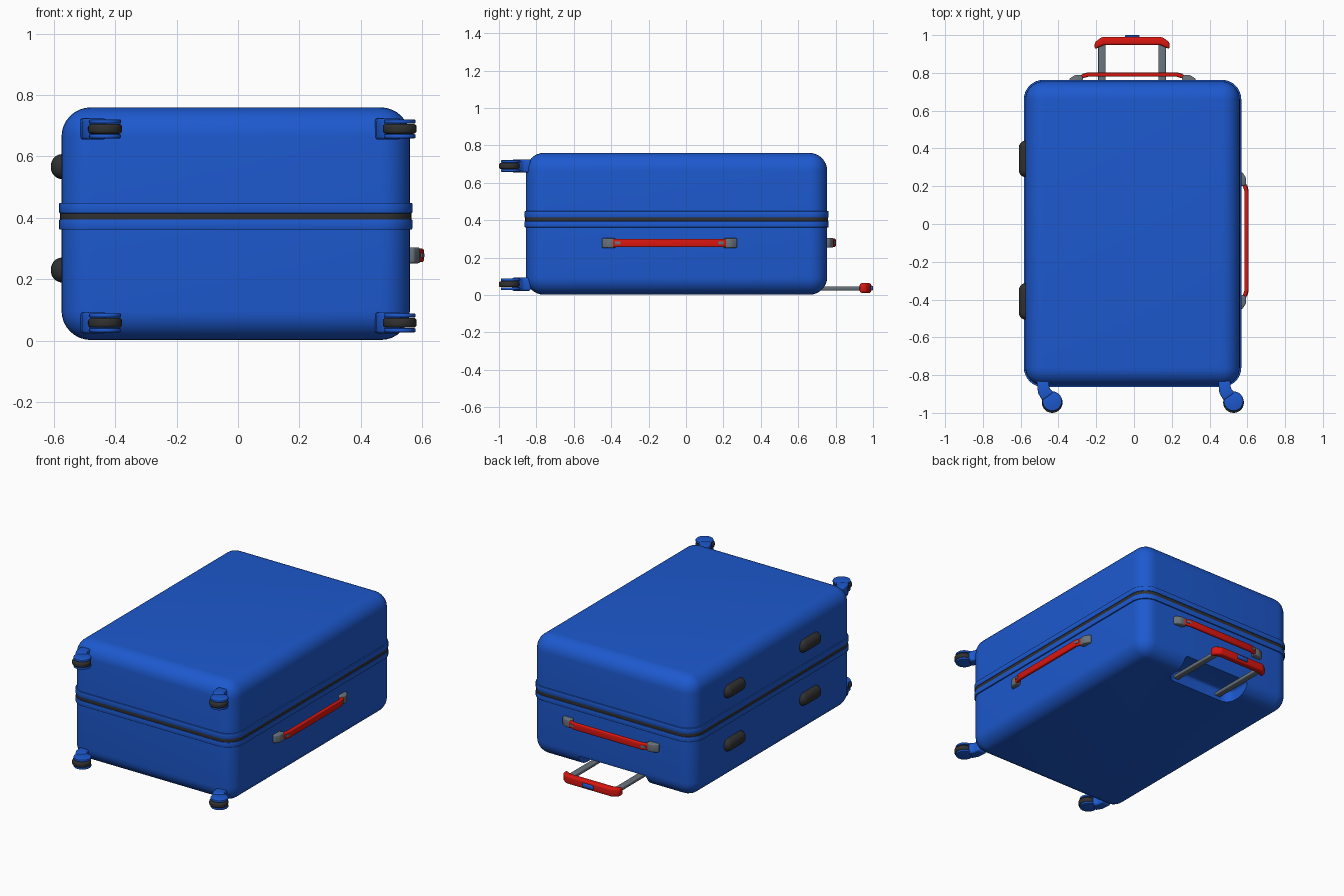
import bpy, bmesh, math
from mathutils import Vector

if "Cube" in bpy.data.objects:
    bpy.data.objects.remove(bpy.data.objects["Cube"])


def material(name, rgb):
    m = bpy.data.materials.new(name)
    m.diffuse_color = (*rgb, 1)
    m.use_nodes = True
    m.node_tree.nodes["Principled BSDF"].inputs["Base Color"].default_value = m.diffuse_color
    return m


BLUE = material("blue_shell", (0.012, 0.1, 0.62))
RED = material("red_grip", (0.7, 0.008, 0.005))
DARK = material("dark_rubber", (0.03, 0.03, 0.03))
GREY = material("grey_metal", (0.14, 0.17, 0.2))


def prism(name, pts, lo, hi, mat, bevel=0.0, segs=3, place=None, angle=25):
    """Extrude a 2D outline from lo to hi, round its sharp edges, place in the world."""
    bm = bmesh.new()
    place = place or (lambda a, b, c: (a, b, c))
    bottom = bm.faces.new([bm.verts.new(place(a, b, lo)) for a, b in pts])
    ext = bmesh.ops.extrude_face_region(bm, geom=[bottom])
    step = Vector(place(0, 0, hi)) - Vector(place(0, 0, lo))
    for v in ext["geom"]:
        if isinstance(v, bmesh.types.BMVert):
            v.co += step
    if not any(f.is_valid and set(f.verts) == set(bottom.verts) for f in bm.faces):
        bm.faces.new(bottom.verts)
    bmesh.ops.recalc_face_normals(bm, faces=bm.faces)
    if bevel:
        edges = [e for e in bm.edges if e.calc_face_angle(0) > math.radians(angle)]
        bmesh.ops.bevel(bm, geom=edges, offset=bevel, segments=segs, profile=0.5,
                        affect='EDGES', clamp_overlap=True)
    me = bpy.data.meshes.new(name)
    bm.to_mesh(me)
    bm.free()
    ob = bpy.data.objects.new(name, me)
    bpy.context.collection.objects.link(ob)
    me.materials.append(mat)
    smooth(ob)
    return ob


def smooth(ob):
    bpy.ops.object.select_all(action='DESELECT')
    ob.select_set(True)
    bpy.context.view_layer.objects.active = ob
    bpy.ops.object.shade_smooth_by_angle(angle=math.radians(35))


def rect(x0, x1, y0, y1, r=0.0, n=8):
    """Rectangle outline, optionally with round corners."""
    if not r:
        return [(x0, y0), (x1, y0), (x1, y1), (x0, y1)]
    out = []
    for i, (cx, cy) in enumerate([(x1 - r, y1 - r), (x0 + r, y1 - r),
                                  (x0 + r, y0 + r), (x1 - r, y0 + r)]):
        for k in range(n + 1):
            a = math.pi / 2 * (i + k / n)
            out.append((cx + r * math.cos(a), cy + r * math.sin(a)))
    return out


def circle(cx, cy, r, n=28):
    return [(cx + r * math.cos(2 * math.pi * k / n), cy + r * math.sin(2 * math.pi * k / n))
            for k in range(n)]


# Body with a pocket for the pull handle
X0, X1, Y0, Y1 = -0.575, 0.56, -0.855, 0.755
body = prism("case_body", rect(X0, X1, Y0, Y1), 0.002, 0.76, BLUE, 0.095, 8)
cutter = prism("pocket_cutter", rect(-0.25, 0.23, 0.57, 0.95, 0.06), -0.1, 0.075, BLUE, 0.02, 3)
mod = body.modifiers.new("pocket", 'BOOLEAN')
mod.operation = 'DIFFERENCE'
mod.solver = 'EXACT'
mod.object = cutter
bpy.context.view_layer.objects.active = body
bpy.ops.object.modifier_apply(modifier="pocket")
bpy.data.objects.remove(cutter)
smooth(body)

# Zip and its two raised rims
for name, lo, hi, d, mat in [("lower_rim", 0.362, 0.395, 0.008, BLUE),
                             ("zip", 0.39, 0.422, 0.005, DARK),
                             ("upper_rim", 0.415, 0.449, 0.008, BLUE)]:
    prism(name, rect(X0 - d, X1 + d, Y0 - d, Y1 + d, 0.095 + d), lo, hi, mat, 0.003, 2, angle=60)

# Caster wheels, all swivelled the same way
for side, dx in (("left", 0), ("right", 0.96)):
    for level, z in (("lower", 0.058), ("upper", 0.69)):
        tag = f"{side}_{level}"
        cx, cy = -0.433 + dx, -0.945
        neck = [(-0.515, -0.83), (-0.45, -0.83), (-0.448, -0.87), (-0.425, -0.893),
                (-0.455, -0.915), (-0.485, -0.935), (-0.508, -0.895)]
        prism(tag + "_wheel_neck", [(x + dx, y) for x, y in neck], z - 0.035, z + 0.035,
              BLUE, 0.01)
        for s in (-1, 1):
            a, b = sorted((z + s * 0.017, z + s * 0.031))
            prism(tag + "_wheel_cheek", circle(cx, cy + 0.007, 0.052), a, b, BLUE, 0.005, 2)
        prism(tag + "_wheel", circle(cx, cy, 0.055), z - 0.016, z + 0.016, DARK, 0.01, 3)

# Rubber feet on the left side
for y in (0.345, -0.41):
    for z in (0.23, 0.567):
        prism("side_foot", rect(-0.61, -0.53, y - 0.097, y + 0.097), z - 0.041, z + 0.041,
              DARK, 0.038, 5)


# Carry handles: bowed red grip with grey end mounts
def carry_handle(name, half, place):
    h = half
    grip = [(-h + 0.035, 0.004), (-h + 0.035, 0.026), (-h + 0.1, 0.046), (h - 0.1, 0.046),
            (h - 0.035, 0.026), (h - 0.035, 0.004), (h - 0.1, 0.025), (-h + 0.1, 0.025)]
    prism(name + "_grip", grip, -0.022, 0.022, RED, 0.007, 3, place, 40)
    for s in (-1, 1):
        mount = [(s * h, -0.02), (s * h, 0.014), (s * (h - 0.03), 0.033),
                 (s * (h - 0.065), 0.034), (s * (h - 0.075), 0.018), (s * (h - 0.06), -0.02)]
        prism(name + "_mount", mount, -0.026, 0.026, GREY, 0.007, 3, place)
        tip = [(s * (h - 0.07), 0.02), (s * (h - 0.07), 0.041), (s * (h - 0.1), 0.0475),
               (s * (h - 0.1), 0.03)]
        prism(name + "_mount_tip", tip, -0.008, 0.008, GREY, 0.002, 2, place)


carry_handle("side_handle", 0.362, lambda t, o, w: (X1 + o, t - 0.088, 0.278 + w))
carry_handle("top_handle", 0.335, lambda t, o, w: (t - 0.008, Y1 + o, 0.28 + w))

# Telescopic pull handle
for x in (-0.17, 0.15):
    prism("pull_bar", rect(x - 0.02, x + 0.02, 0.56, 0.97), 0.025, 0.047, GREY, 0.006)
grip = [(-0.208, 0.925), (-0.208, 0.962), (-0.17, 0.99), (0.15, 0.99), (0.188, 0.962),
        (0.188, 0.925), (0.14, 0.947), (-0.16, 0.947)]
prism("pull_grip", grip, 0.011, 0.064, RED, 0.012, 4)
prism("pull_button", rect(-0.047, 0.03, 0.97, 1.0), 0.025, 0.05, BLUE, 0.005)
